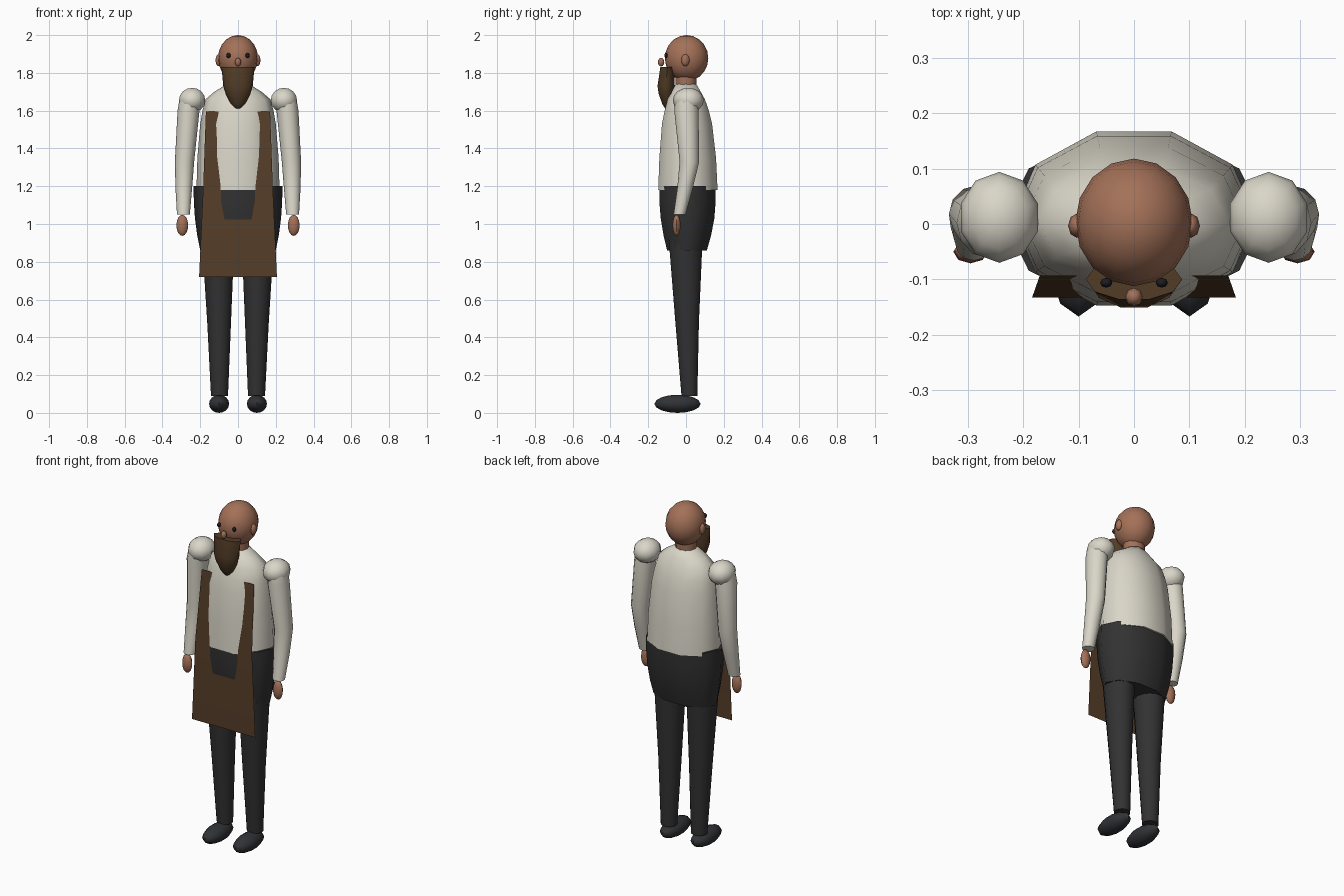
import bpy, bmesh, math
from mathutils import Matrix, Vector

if "Cube" in bpy.data.objects:
    bpy.data.objects.remove(bpy.data.objects["Cube"])


def material(name, rgb):
    m = bpy.data.materials.new(name)
    m.diffuse_color = (*rgb, 1)
    m.use_nodes = True
    m.node_tree.nodes["Principled BSDF"].inputs["Base Color"].default_value = m.diffuse_color
    return m


SKIN = material("skin", (0.37, 0.165, 0.098))
SHIRT = material("off_white_cloth", (0.70, 0.67, 0.58))
DARK = material("charcoal_cloth", (0.032, 0.032, 0.033))
SHOE = material("shoe_leather", (0.030, 0.032, 0.036))
APRON = material("apron_brown", (0.090, 0.047, 0.021))
BEARD = material("beard_brown", (0.085, 0.046, 0.020))
EYE = material("eye_dark", (0.012, 0.012, 0.016))


def finish(name, bm, mat):
    bmesh.ops.recalc_face_normals(bm, faces=bm.faces[:])
    me = bpy.data.meshes.new(name)
    bm.to_mesh(me)
    bm.free()
    me.materials.append(mat)
    for p in me.polygons:
        p.use_smooth = True
    me.set_sharp_from_angle(angle=math.radians(58))
    ob = bpy.data.objects.new(name, me)
    bpy.context.collection.objects.link(ob)
    return ob


def loft(name, rings, n, mat):
    """Closed tube through elliptical rings (x, y, z, rx, ry)."""
    bm = bmesh.new()
    rows = []
    for x, y, z, rx, ry in rings:
        angles = [2 * math.pi * i / n for i in range(n)]
        rows.append([bm.verts.new((x + rx * math.cos(a), y + ry * math.sin(a), z)) for a in angles])
    for lo, hi in zip(rows, rows[1:]):
        for i in range(n):
            j = (i + 1) % n
            bm.faces.new((lo[i], lo[j], hi[j], hi[i]))
    bm.faces.new(rows[0][::-1])
    bm.faces.new(rows[-1])
    return finish(name, bm, mat)


def ellipsoid(name, centre, radii, mat, seg=10, rows=8):
    bm = bmesh.new()
    bmesh.ops.create_uvsphere(bm, u_segments=seg, v_segments=rows, radius=1)
    bm.transform(Matrix.Translation(Vector(centre)) @ Matrix.Diagonal((*radii, 1)))
    return finish(name, bm, mat)


def body(name, sections, mat):
    """Ten-sided trunk from (z, half width, front y, back y)."""
    k = math.sin(math.radians(72))
    rings = [(0, (f + b) / 2, z, w, (b - f) / 2 / k) for z, w, f, b in sections]
    return loft(name, rings, 10, mat)


# Trunk
body("shirt", [(1.18, .22, -.147, .167), (1.35, .215, -.141, .159), (1.53, .2, -.127, .138),
               (1.60, .188, -.113, .121), (1.66, .172, -.097, .10), (1.70, .125, -.08, .078),
               (1.74, .06, -.055, .055)], SHIRT)
body("trouser_hips", [(.86, .2, -.10, .11), (.94, .216, -.119, .133), (1.03, .228, -.134, .15),
                      (1.12, .234, -.141, .157), (1.2, .235, -.141, .157)], DARK)

# Head
loft("neck", [(0, 0, 1.70, .06, .056), (0, 0, 1.79, .06, .056)], 12, SKIN)
ellipsoid("head", (0, .003, 1.878), (.106, .115, .122), SKIN, 16, 10)
ellipsoid("nose", (0, -.132, 1.857), (.016, .017, .023), SKIN, 8, 6)
loft("beard", [(0, -.098, 1.60, .008, .006), (0, -.10, 1.635, .038, .027), (0, -.104, 1.69, .066, .043),
               (0, -.105, 1.73, .078, .048), (0, -.10, 1.83, .087, .038)], 10, BEARD)

# Mirrored parts
for side, s in (("left", -1), ("right", 1)):
    ellipsoid(side + "_ear", (s * .103, -.003, 1.867), (.016, .022, .032), SKIN, 8, 6)
    ellipsoid(side + "_eye", (s * .05, -.106, 1.892), (.011, .009, .014), EYE, 8, 6)
    ellipsoid(side + "_shoulder", (s * .243, .012, 1.655), (.073, .082, .066), SHIRT)
    loft(side + "_sleeve", [(s * .289, -.034, 1.05, .034, .032), (s * .287, -.005, 1.19, .044, .041),
                            (s * .283, .018, 1.33, .051, .052), (s * .262, .002, 1.60, .058, .064),
                            (s * .255, .004, 1.66, .055, .06)], 12, SHIRT)
    ellipsoid(side + "_hand", (s * .295, -.05, .993), (.031, .021, .056), SKIN, 8, 8)
    loft(side + "_trouser_leg", [(s * .098, .018, .09, .045, .043), (s * .1, .006, .48, .063, .064),
                                 (s * .105, -.002, .92, .086, .092)], 14, DARK)
    ellipsoid(side + "_shoe", (s * .1, -.045, .048), (.056, .122, .048), SHOE, 10, 8)

# Apron sheet, bent at the waist; the belly pushes through between its straps
bm = bmesh.new()
rows = [[bm.verts.new((s * w, y, z)) for s in (-1, 1)]
        for w, y, z in ((.206, -.133, .72), (.184, -.133, 1.2), (.17, -.093, 1.595))]
for lo, hi in zip(rows, rows[1:]):
    bm.faces.new((lo[0], lo[1], hi[1], hi[0]))
finish("apron", bm, APRON)
